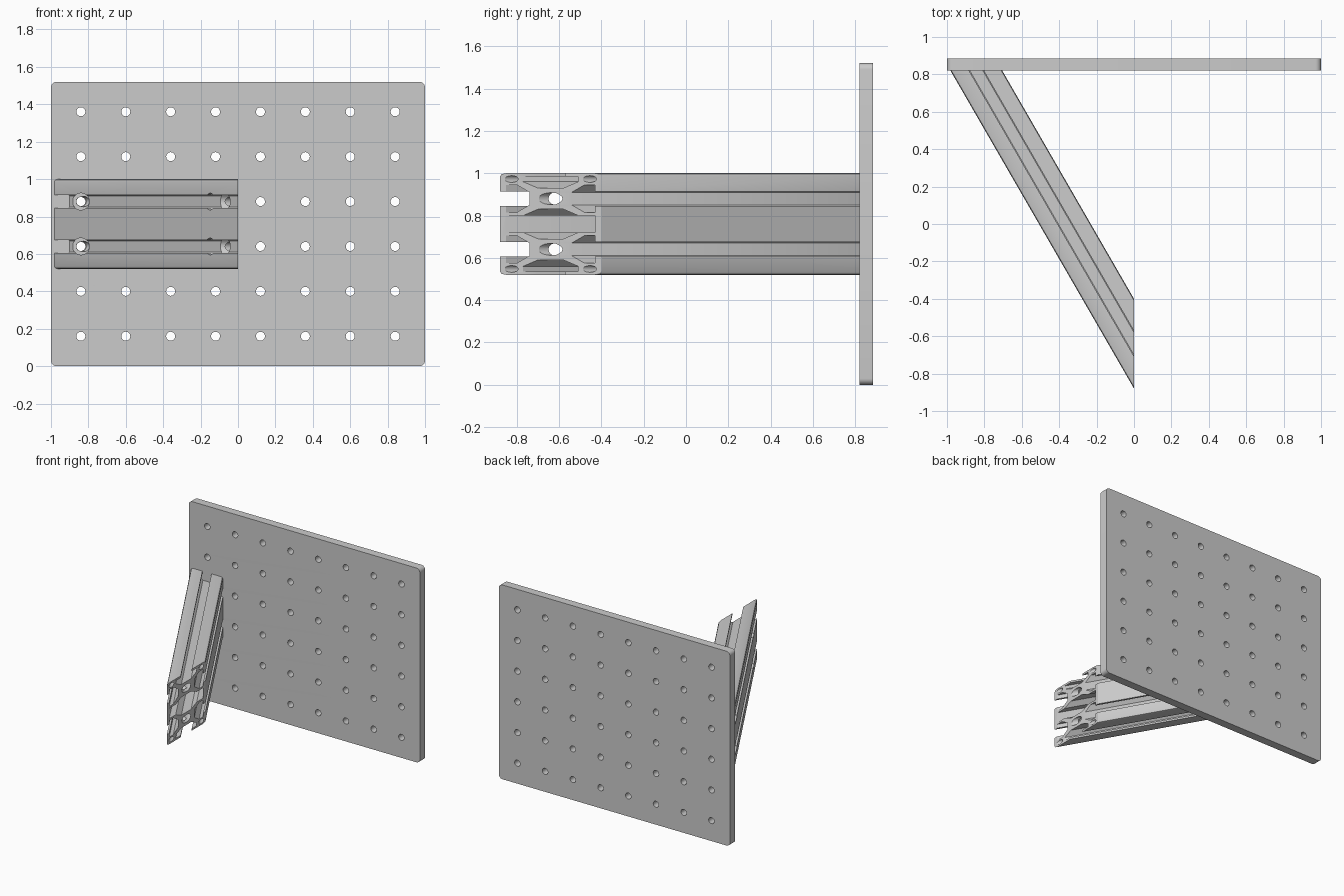
import bpy, bmesh
from math import pi, sin, cos, sqrt
from mathutils import Vector, Matrix

if "Cube" in bpy.data.objects:
    bpy.data.objects.remove(bpy.data.objects["Cube"])


def circle(cx, cy, r, n=24):
    return [(cx + r * cos(2 * pi * i / n), cy + r * sin(2 * pi * i / n)) for i in range(n)]


def extrude_profile(name, loops, place):
    """Fill loops (outline + holes), extrude, then put each (u, v, end) where place() says."""
    cu = bpy.data.curves.new(name, 'CURVE')
    cu.dimensions, cu.fill_mode, cu.extrude = '2D', 'BOTH', 0.5
    for pts in loops:
        sp = cu.splines.new('POLY')
        sp.points.add(len(pts) - 1)
        for p, (u, v) in zip(sp.points, pts):
            p.co = (u, v, 0, 1)
        sp.use_cyclic_u = True
    ob = bpy.data.objects.new(name, cu)
    bpy.context.collection.objects.link(ob)
    bpy.ops.object.select_all(action='DESELECT')
    bpy.context.view_layer.objects.active = ob
    ob.select_set(True)
    bpy.ops.object.convert(target='MESH')
    ob = bpy.context.object
    ob.name = name
    bm = bmesh.new()
    bm.from_mesh(ob.data)
    bmesh.ops.remove_doubles(bm, verts=bm.verts, dist=1e-5)
    for v in bm.verts:
        v.co = place(v.co.x, v.co.y, v.co.z > 0)
    bmesh.ops.recalc_face_normals(bm, faces=bm.faces)
    bm.to_mesh(ob.data)
    bm.free()
    return ob


def smooth(ob):
    bpy.ops.object.select_all(action='DESELECT')
    bpy.context.view_layer.objects.active = ob
    ob.select_set(True)
    bpy.ops.object.shade_smooth_by_angle(angle=pi / 6)


# Perforated plate with rounded corners
R = 0.03
outline = []
for k, (cx, cz) in enumerate([(1 - R, 1.52 - R), (R - 1, 1.52 - R), (R - 1, R), (1 - R, R)]):
    for i in range(7):
        a = (k + i / 6) * pi / 2
        outline.append((cx + R * cos(a), cz + R * sin(a)))
holes = [circle(-0.84 + 0.24 * i, 0.16 + 0.24 * j, 0.024) for i in range(8) for j in range(6)]
plate = extrude_profile("perforated_plate", [outline] + holes,
                        lambda u, v, end: Vector((u, 0.885 if end else 0.82, v)))
smooth(plate)

# Double slotted strut section: one quarter, mirrored twice
quarter = [(.12, .086), (.105, .086), (.105, .055), (.08, .055), (.05, .09), (.05, .15),
           (.08, .185), (.105, .185), (.105, .154), (.12, .154), (.12, .225), (.1156, .2356),
           (.105, .24), (.034, .24), (.034, .225), (.065, .225), (.065, .20), (.03, .17)]
half = quarter + [(-u, v) for u, v in reversed(quarter)]
section = half + [(u, -v) for u, v in reversed(half)]
ch = [(.105, .04), (.065, .04), (.03, .07)]
ch = ch + [(-u, v) for u, v in reversed(ch)]
chamber = ch + [(u, -v) for u, v in reversed(ch)]
bores = [circle(0, s * .12, .028) for s in (1, -1)]
bores += [circle(a * .0925, b * .2125, .016, 16) for a in (1, -1) for b in (1, -1)]


# Strut runs at 60 degrees, mitred on plane x = 0 and on the plate face
def mitre(u, v, end):
    t = (1.46 - u / 2) / (sqrt(3) / 2) if end else sqrt(3) * u
    return Vector((sqrt(3) / 2 * u - t / 2, -0.64 + u / 2 + sqrt(3) / 2 * t, 0.76 + v))


strut = extrude_profile("slotted_strut", [section, chamber] + bores, mitre)

# Counterbored screw holes at both ends of the strut
cut = bmesh.new()


def drill(p, q, r):
    p, q = Vector(p), Vector(q)
    rot = (q - p).to_track_quat('Z', 'Y').to_matrix().to_4x4()
    bmesh.ops.create_cone(cut, cap_ends=True, segments=32, radius1=r, radius2=r,
                          depth=(q - p).length, matrix=Matrix.Translation((p + q) / 2) @ rot)


for z in (0.64, 0.88):
    drill((-.84, .45, z), (-.84, .79, z), .045)
    drill((-.84, .75, z), (-.84, .86, z), .0245)
    drill((-.3, -.622, z), (-.03, -.622, z), .045)
    drill((-.08, -.622, z), (.05, -.622, z), .0275)
me = bpy.data.meshes.new("screw_hole_cutter")
cut.to_mesh(me)
cut.free()
cutter = bpy.data.objects.new("screw_hole_cutter", me)
bpy.context.collection.objects.link(cutter)
cutter.hide_render = True
mod = strut.modifiers.new("screw_holes", 'BOOLEAN')
mod.operation, mod.solver, mod.use_self, mod.object = 'DIFFERENCE', 'EXACT', True, cutter
bpy.context.view_layer.objects.active = strut
bpy.ops.object.modifier_apply(modifier=mod.name)
bpy.data.objects.remove(cutter)
smooth(strut)
